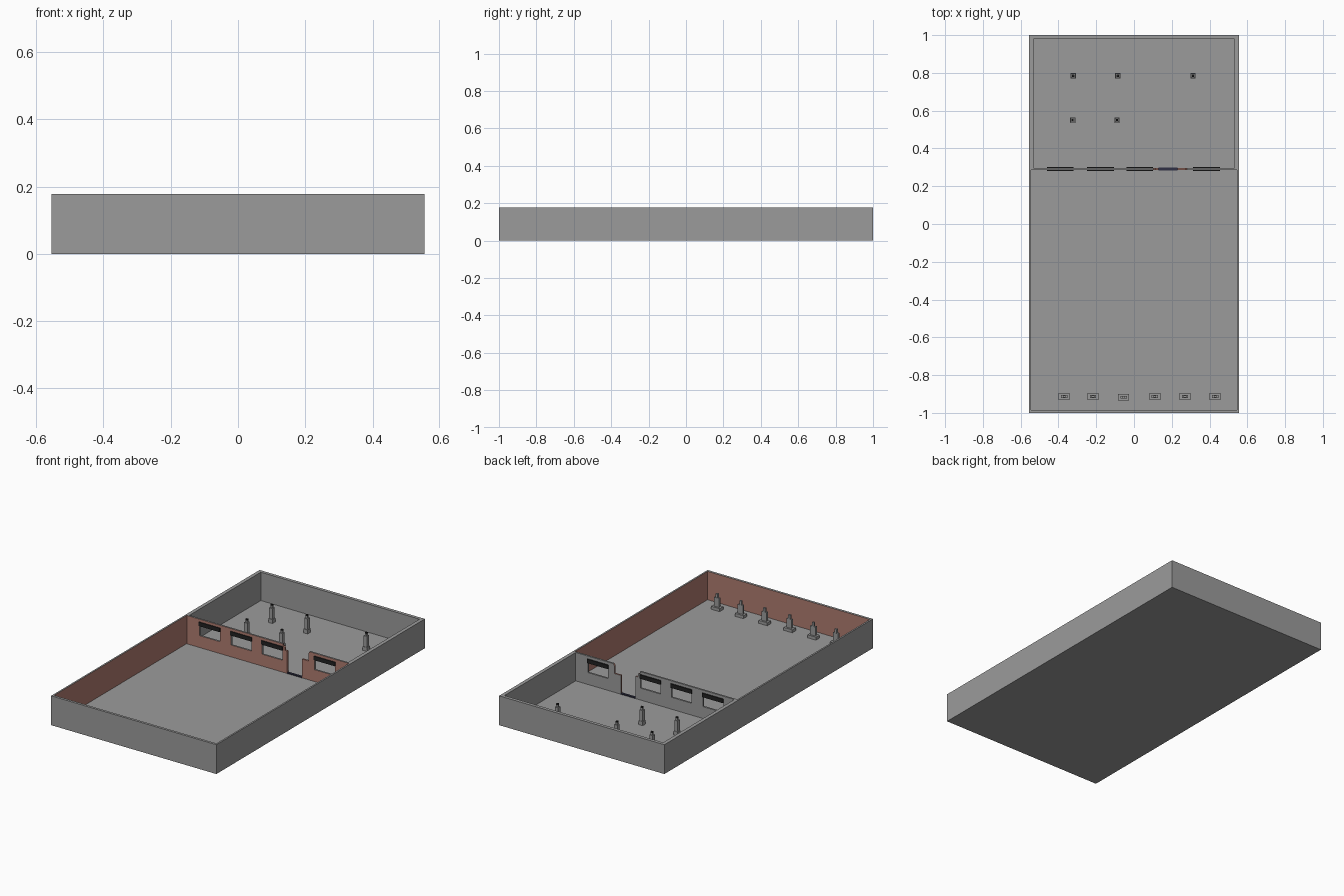
import bpy, bmesh
from mathutils import Matrix

if "Cube" in bpy.data.objects:
    bpy.data.objects.remove(bpy.data.objects["Cube"])


def material(name, rgb):
    m = bpy.data.materials.new(name)
    m.diffuse_color = (*rgb, 1)
    m.use_nodes = True
    m.node_tree.nodes["Principled BSDF"].inputs["Base Color"].default_value = m.diffuse_color
    return m


GREY = material("concrete grey", (0.33, 0.33, 0.33))
RED = material("brick red", (0.43, 0.20, 0.16))
BLACK = material("shutter black", (0.015, 0.015, 0.015))
NAVY = material("threshold navy", (0.03, 0.03, 0.06))

H = 0.178      # wall height
FLOOR = 0.006  # slab thickness
PART_Y = 0.291  # partition centre line


def finish(bm, name, mats):
    bmesh.ops.recalc_face_normals(bm, faces=bm.faces[:])
    me = bpy.data.meshes.new(name)
    bm.to_mesh(me)
    bm.free()
    for m in mats:
        me.materials.append(m)
    ob = bpy.data.objects.new(name, me)
    bpy.context.collection.objects.link(ob)
    return ob


def add_box(bm, x0, x1, y0, y1, z0, z1, mat=0):
    vs = bmesh.ops.create_cube(bm, size=1)["verts"]
    for v in vs:
        v.co = (x1 if v.co.x > 0 else x0, y1 if v.co.y > 0 else y0, z1 if v.co.z > 0 else z0)
    for f in {f for v in vs for f in v.link_faces}:
        f.material_index = mat


def boxes(name, mats, *specs):
    bm = bmesh.new()
    for s in specs:
        add_box(bm, *s)
    return finish(bm, name, mats)


def rect(x0, x1, y0, y1):
    return [(x0, y0), (x1, y0), (x1, y1), (x0, y1)]


def profile(name, loops, depth, matrix, mats, rule):
    """Extrude an outline with holes, then colour its faces by a rule."""
    cu = bpy.data.curves.new(name, "CURVE")
    cu.dimensions, cu.fill_mode, cu.extrude = "2D", "BOTH", depth / 2
    for pts in loops:
        sp = cu.splines.new("POLY")
        sp.points.add(len(pts) - 1)
        for p, c in zip(sp.points, pts):
            p.co = (*c, 0, 1)
        sp.use_cyclic_u = True
    tmp = bpy.data.objects.new(name + "_tmp", cu)
    bpy.context.collection.objects.link(tmp)
    bpy.context.view_layer.update()
    me = bpy.data.meshes.new_from_object(
        tmp.evaluated_get(bpy.context.evaluated_depsgraph_get()))
    bm = bmesh.new()
    bm.from_mesh(me)
    bpy.data.objects.remove(tmp)
    bpy.data.meshes.remove(me)
    bpy.data.curves.remove(cu)
    bmesh.ops.remove_doubles(bm, verts=bm.verts[:], dist=1e-5)
    bm.transform(matrix)
    bmesh.ops.recalc_face_normals(bm, faces=bm.faces[:])
    for f in bm.faces:
        f.material_index = rule(f.calc_center_median(), f.normal)
        f.smooth = False
    return finish(bm, name, mats)


# Floor slab
boxes("floor", [GREY], (-0.555, 0.555, -1, 1, 0, FLOOR))

# Outer walls: thin round the front hall (red inside), thicker round the back room
inner = [(-0.545, -0.985), (0.545, -0.985), (0.545, PART_Y), (0.533, PART_Y),
         (0.533, 0.98), (-0.533, 0.98), (-0.533, PART_Y), (-0.545, PART_Y)]
profile("outer_walls", [rect(-0.555, 0.555, -1, 1), inner], H - FLOOR,
        Matrix.Translation((0, 0, (H + FLOOR) / 2)), [GREY, RED],
        lambda c, n: int(abs(n.z) < 0.5 and c.y < PART_Y - 0.01
                         and abs(c.x) < 0.55 and c.y > -0.99))

# Partition wall with a stepped doorway and four window openings
WINDOWS = [-0.39, -0.178, 0.03, 0.383]
W = 0.068
outline = [(-0.544, FLOOR), (0.13, FLOOR), (0.13, 0.142), (0.116, 0.142), (0.116, 0.16),
           (0.102, 0.166), (0.102, H), (-0.544, H)]
outline_r = [(0.23, FLOOR), (0.544, FLOOR), (0.544, H), (0.28, H), (0.272, 0.165),
             (0.272, 0.12), (0.23, 0.12)]
holes = [rect(x - W, x + W, 0.078, 0.155) for x in WINDOWS]
stand = Matrix.Translation((0, PART_Y, 0)) @ Matrix.Rotation(1.5707963, 4, "X")


def partition_rule(c, n):
    doorway = 0.1 < c.x < 0.285 and abs(n.y) < 0.5
    return int(n.y < -0.5 or doorway)


profile("partition_left", [outline] + holes[:3], 0.011, stand, [GREY, RED], partition_rule)
profile("partition_right", [outline_r] + holes[3:], 0.011, stand, [GREY, RED], partition_rule)

# Rolled shutters over the windows, and the dark door threshold
for i, x in enumerate(WINDOWS):
    boxes(f"window_shutter_{i}", [BLACK],
          (x - 0.071, x + 0.071, PART_Y - 0.011, PART_Y + 0.012, 0.138, 0.162))
boxes("door_threshold", [NAVY],
      (0.13, 0.23, PART_Y - 0.007, PART_Y + 0.007, FLOOR, FLOOR + 0.006))

# Back room posts: foot, shaft, narrow neck and dark cap
for i, (x, y) in enumerate([(-0.322, 0.785), (-0.086, 0.785), (0.312, 0.785),
                            (-0.325, 0.55), (-0.09, 0.55)]):
    def layer(r, z0, z1, m=0):
        return (x - r, x + r, y - r, y + r, z0, z1, m)
    boxes(f"post_{i}", [GREY, BLACK], layer(0.014, FLOOR, 0.03), layer(0.011, 0.03, 0.095),
          layer(0.006, 0.095, 0.108), layer(0.006, 0.108, 0.115, 1))

# Row of standing targets in the front hall: plinth, body and head
for i, (x, y) in enumerate([(-0.37, -0.913), (-0.217, -0.913), (-0.055, -0.917),
                            (0.11, -0.913), (0.27, -0.913), (0.43, -0.913)]):
    boxes(f"target_{i}", [GREY],
          (x - 0.029, x + 0.029, y - 0.018, y + 0.018, FLOOR, 0.024),
          (x - 0.017, x + 0.017, y - 0.007, y + 0.007, 0.024, 0.078),
          (x - 0.007, x + 0.007, y - 0.006, y + 0.006, 0.078, 0.102))
